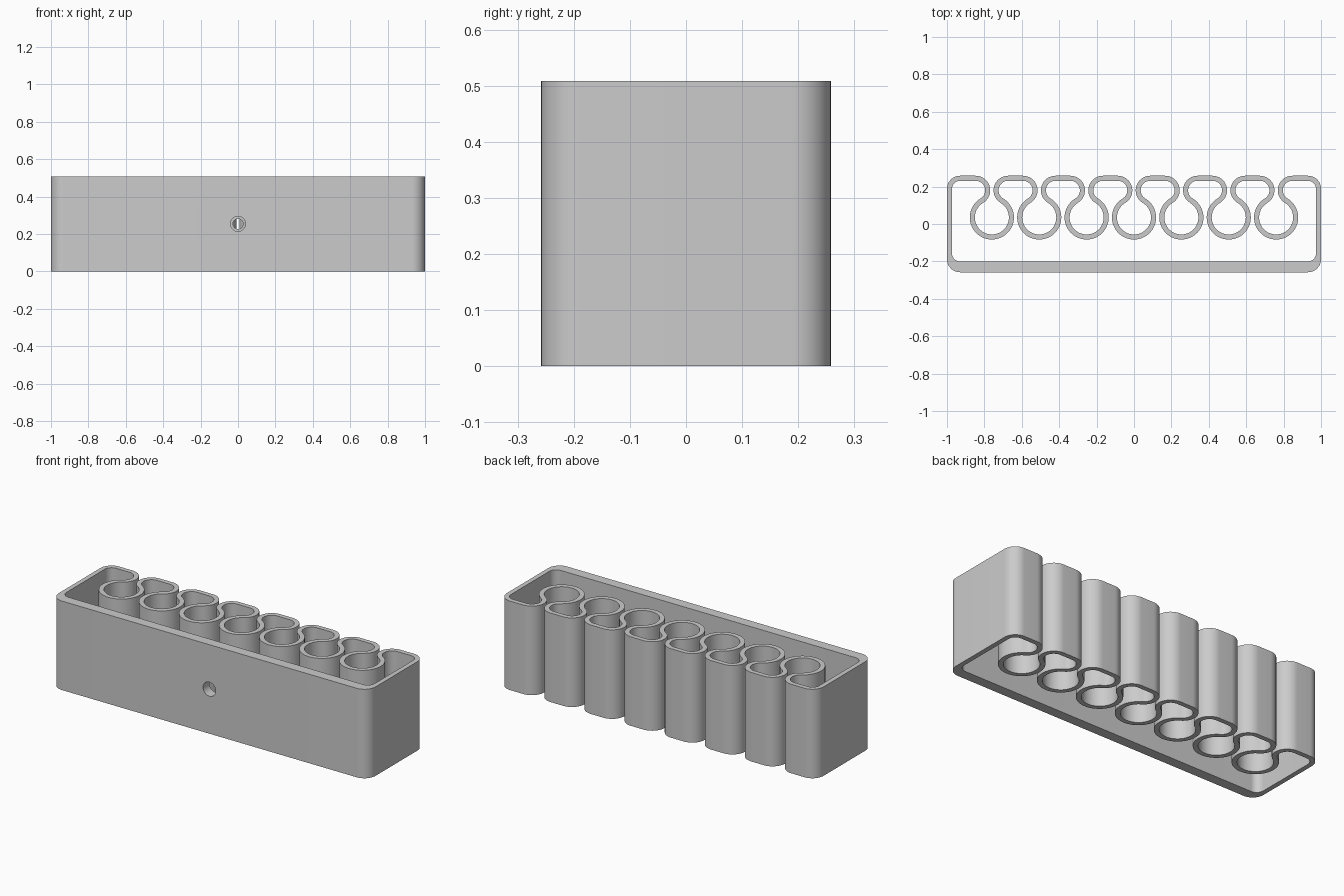
import bpy, bmesh, math
from mathutils import Vector

cube = bpy.data.objects.get("Cube")
if cube:
    bpy.data.objects.remove(cube)

HEIGHT = 0.508
HALF_DEPTH = 0.258
WALL = 0.027
PITCH = 0.2533
SLOTS = 7

grey = bpy.data.materials.new("plain grey")
grey.use_nodes = True
grey.diffuse_color = (0.6, 0.6, 0.6, 1)
grey.node_tree.nodes["Principled BSDF"].inputs["Base Color"].default_value = grey.diffuse_color

outer, inner = [], []


def arc(center, start, end, r_out, r_in, inner_center=None):
    """Add matching outer and inner points along one bend of the wall."""
    steps = max(8, round(abs(end - start) / 6))
    for i in range(steps + 1):
        a = math.radians(start + (end - start) * i / steps)
        d = Vector((math.cos(a), math.sin(a)))
        outer.append(Vector(center) + d * r_out)
        inner.append(Vector(inner_center or center) + d * r_in)


# Outline of the wall: thick front, rounded corners
corner = 0.07
cx, cy = 1 - corner, HALF_DEPTH - corner
thin = corner - WALL
arc((-cx, -cy), 180, 270, corner, thin, (-cx, -0.2 + thin))
arc((cx, -cy), 270, 360, corner, thin, (cx, -0.2 + thin))
arc((cx, cy), 0, 90, corner, thin)

# Keyhole pockets: shoulder bend, round pocket, shoulder bend
pocket_y, pocket_r = 0.035, 0.1045
bend_r = 0.0645
bend_x = 0.009 + WALL / 2 + bend_r
bend_y = HALF_DEPTH - WALL / 2 - bend_r
tilt = math.degrees(math.atan2(bend_y - pocket_y, bend_x))
h = WALL / 2
for k in range(SLOTS):
    x = ((SLOTS - 1) / 2 - k) * PITCH
    arc((x + bend_x, bend_y), 90, 180 + tilt, bend_r + h, bend_r - h)
    arc((x, pocket_y), tilt, -180 - tilt, pocket_r - h, pocket_r + h)
    arc((x - bend_x, bend_y), -tilt, 90, bend_r + h, bend_r - h)
arc((-cx, cy), 90, 180, corner, thin)

# Extrude the wall to full height
bm = bmesh.new()
loops = [[bm.verts.new((p.x, p.y, z)) for p in pts]
         for pts, z in ((outer, 0), (outer, HEIGHT), (inner, HEIGHT), (inner, 0))]
n = len(outer)
for a, b in zip(loops, loops[1:] + loops[:1]):
    for i in range(n):
        j = (i + 1) % n
        bm.faces.new((a[i], a[j], b[j], b[i]))
bmesh.ops.recalc_face_normals(bm, faces=bm.faces)
mesh = bpy.data.meshes.new("rack_body")
bm.to_mesh(mesh)
bm.free()
body = bpy.data.objects.new("rack_body", mesh)
bpy.context.collection.objects.link(body)
mesh.materials.append(grey)


# Screw hole: wide through the front wall, narrow through the middle pocket
def drill(radius, y0, y1):
    bpy.ops.mesh.primitive_cylinder_add(
        vertices=48, radius=radius, depth=y1 - y0,
        location=(0, (y0 + y1) / 2, HEIGHT / 2), rotation=(math.pi / 2, 0, 0))
    cutter = bpy.context.object
    cutter.name = "hole_cutter"
    cutter.hide_render = True
    cutter.data.materials.append(grey)
    mod = body.modifiers.new("screw_hole", "BOOLEAN")
    mod.operation = "DIFFERENCE"
    mod.solver = "EXACT"
    mod.object = cutter
    bpy.ops.object.select_all(action="DESELECT")
    body.select_set(True)
    bpy.context.view_layer.objects.active = body
    bpy.ops.object.modifier_apply(modifier=mod.name)
    bpy.data.objects.remove(cutter)


drill(0.04, -0.3, -0.15)
drill(0.027, -0.15, 0.0)

bpy.ops.object.shade_smooth_by_angle(angle=math.radians(30))
